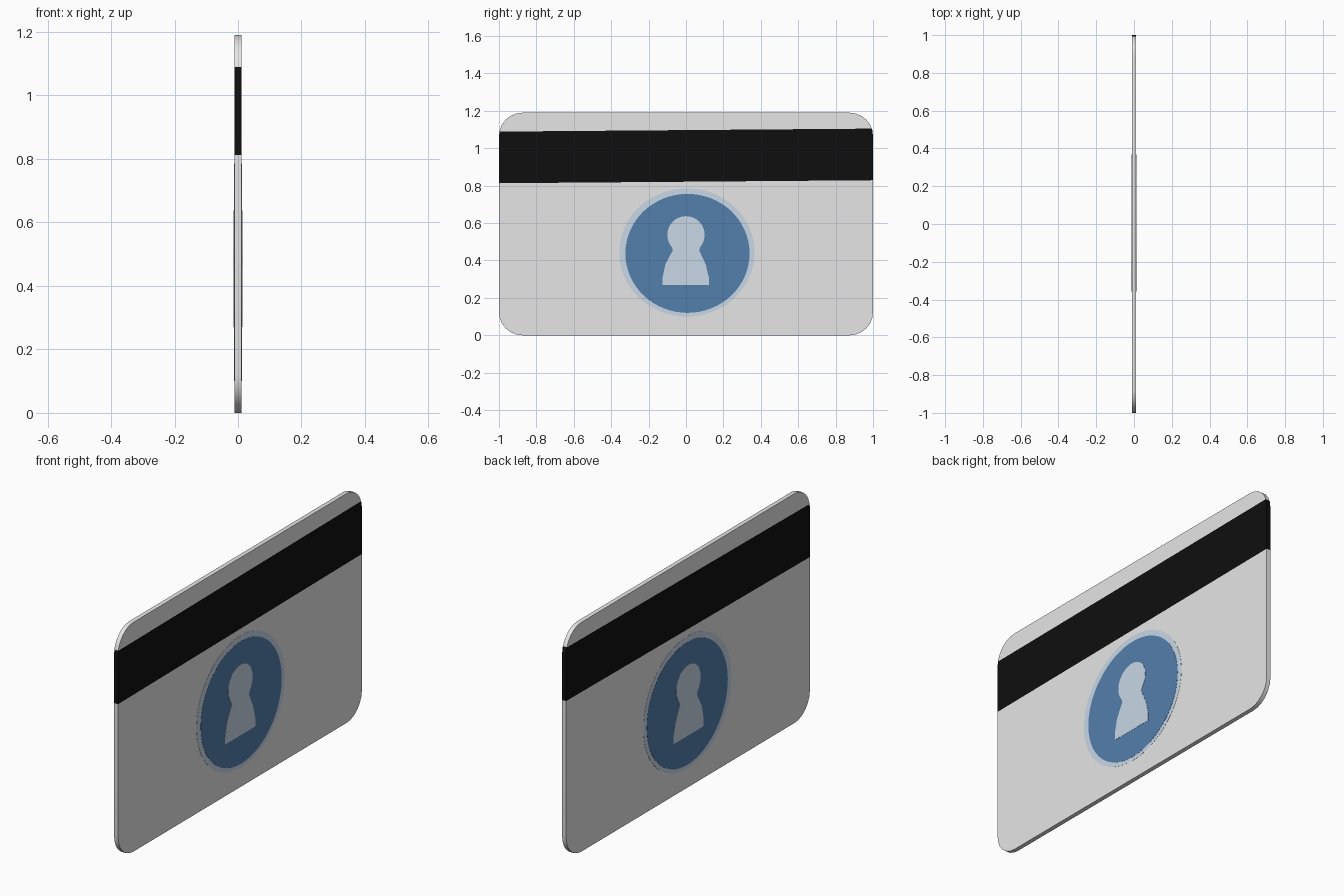
import bpy, bmesh, math
from mathutils import Vector

if "Cube" in bpy.data.objects:
    bpy.data.objects.remove(bpy.data.objects["Cube"])

W, H, T, R = 1.0, 1.19, 0.0115, 0.125   # half width, height, half thickness, corner radius


def material(name, srgb):
    lin = [((c / 255 + 0.055) / 1.055) ** 2.4 if c > 10 else c / 255 / 12.92 for c in srgb]
    m = bpy.data.materials.new(name)
    m.diffuse_color = (*lin, 1)
    m.use_nodes = True
    m.node_tree.nodes["Principled BSDF"].inputs["Base Color"].default_value = m.diffuse_color
    return m


GREY = material("card grey", (230, 230, 230))
BLACK = material("stripe black", (15, 15, 15))
BLUE = material("badge blue", (84, 126, 172))
PALE = material("badge pale blue", (202, 216, 232))


def prism(bm, outline, x0, x1):
    """Extrude a (y, z) outline from x0 to x1."""
    face = bm.faces.new([bm.verts.new((x0, y, z)) for y, z in outline])
    ext = bmesh.ops.extrude_face_region(bm, geom=[face])
    verts = [g for g in ext["geom"] if isinstance(g, bmesh.types.BMVert)]
    bmesh.ops.translate(bm, verts=verts, vec=(x1 - x0, 0, 0))
    bmesh.ops.recalc_face_normals(bm, faces=bm.faces)


def finish(bm, name, mats, smooth=False):
    me = bpy.data.meshes.new(name)
    bm.to_mesh(me)
    bm.free()
    for m in mats:
        me.materials.append(m)
    ob = bpy.data.objects.new(name, me)
    bpy.context.collection.objects.link(ob)
    if smooth:
        bpy.ops.object.select_all(action='DESELECT')
        ob.select_set(True)
        bpy.context.view_layer.objects.active = ob
        bpy.ops.object.shade_smooth_by_angle(angle=math.radians(30))
    return ob


def arc(cy, cz, ry, rz, a0, a1, n):
    return [(cy + ry * math.cos(math.radians(a0 + (a1 - a0) * i / n)),
             cz + rz * math.sin(math.radians(a0 + (a1 - a0) * i / n))) for i in range(n + 1)]


# Card with rounded corners
outline = []
for cy, cz, a in ((W - R, H - R, 0), (R - W, H - R, 90), (R - W, R, 180), (W - R, R, 270)):
    outline += arc(cy, cz, R, R, a, a + 90, 6)
bm = bmesh.new()
prism(bm, outline, -T, T)

# Black stripe, slightly tilted and wrapping round both ends
SLOPE, LOW, HIGH = 0.008, 0.821, 1.097
for z in (LOW, HIGH):
    bmesh.ops.bisect_plane(bm, geom=bm.verts[:] + bm.edges[:] + bm.faces[:],
                           plane_co=(0, 0, z), plane_no=Vector((0, -SLOPE, 1)).normalized())
for f in bm.faces:
    c = f.calc_center_median()
    f.material_index = int(LOW < c.z - SLOPE * c.y < HIGH)
finish(bm, "card", [GREY, BLACK], smooth=True)

# Painted badge layers on both faces: pale rim, blue disc, plain bust shape
rim = arc(0.005, 0.443, 0.362, 0.343, 0, 360, 64)[:-1]
disc = arc(0.008, 0.438, 0.332, 0.318, 0, 360, 64)[:-1]
bust = [(-0.125, 0.27), (0.122, 0.27), (0.122, 0.31), (0.105, 0.38), (0.07, 0.455)]
bust += arc(0.0, 0.537, 0.1, 0.1, -40, 220, 24)
bust += [(-0.07, 0.455), (-0.11, 0.38), (-0.125, 0.31)]

for side, label in ((1, "right"), (-1, "left")):
    for name, shape, mat, h in (("badge_rim", rim, PALE, 0.0008),
                                ("badge_disc", disc, BLUE, 0.0016),
                                ("badge_bust", bust, PALE, 0.0024)):
        bm = bmesh.new()
        prism(bm, shape, side * (T - 0.001), side * (T + h))
        finish(bm, f"{name}_{label}", [mat])
